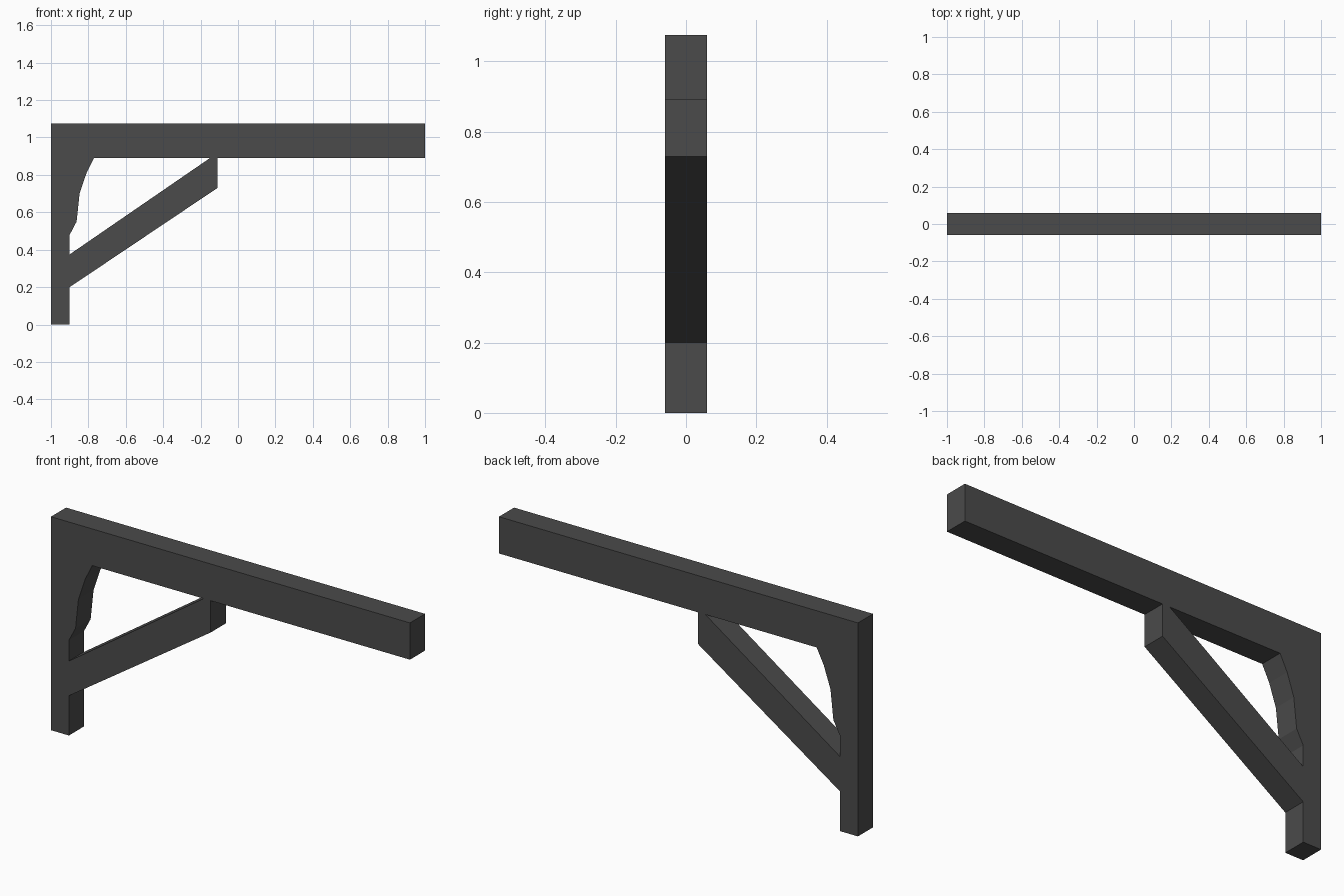
import bpy
import bmesh

if "Cube" in bpy.data.objects:
    bpy.data.objects.remove(bpy.data.objects["Cube"])

HALF_DEPTH = 0.06

wood = bpy.data.materials.new("dark grey")
wood.diffuse_color = (0.07, 0.07, 0.07, 1)
wood.use_nodes = True
wood.node_tree.nodes["Principled BSDF"].inputs["Base Color"].default_value = wood.diffuse_color


def extrude_profile(name, points):
    """Solid made from an x/z outline, extruded through the depth."""
    bm = bmesh.new()
    face = bm.faces.new([bm.verts.new((x, -HALF_DEPTH, z)) for x, z in points])
    ext = bmesh.ops.extrude_face_region(bm, geom=[face])
    moved = [g for g in ext["geom"] if isinstance(g, bmesh.types.BMVert)]
    bmesh.ops.translate(bm, verts=moved, vec=(0, 2 * HALF_DEPTH, 0))
    bmesh.ops.recalc_face_normals(bm, faces=bm.faces)
    mesh = bpy.data.meshes.new(name)
    bm.to_mesh(mesh)
    bm.free()
    mesh.materials.append(wood)
    obj = bpy.data.objects.new(name, mesh)
    bpy.context.collection.objects.link(obj)
    return obj


# Post and overhanging beam in one piece, with the faceted curve in the corner
extrude_profile("post_and_beam", [
    (-1, 0), (-0.9, 0), (-0.9, 0.48), (-0.863, 0.55), (-0.847, 0.70),
    (-0.81, 0.81), (-0.77, 0.89), (1, 0.89), (1, 1.075), (-1, 1.075),
])

# Diagonal brace with vertical end cuts, meeting the underside of the beam
extrude_profile("diagonal_brace", [
    (-0.9, 0.2), (-0.11, 0.73), (-0.11, 0.89), (-0.15, 0.89), (-0.9, 0.375),
])
